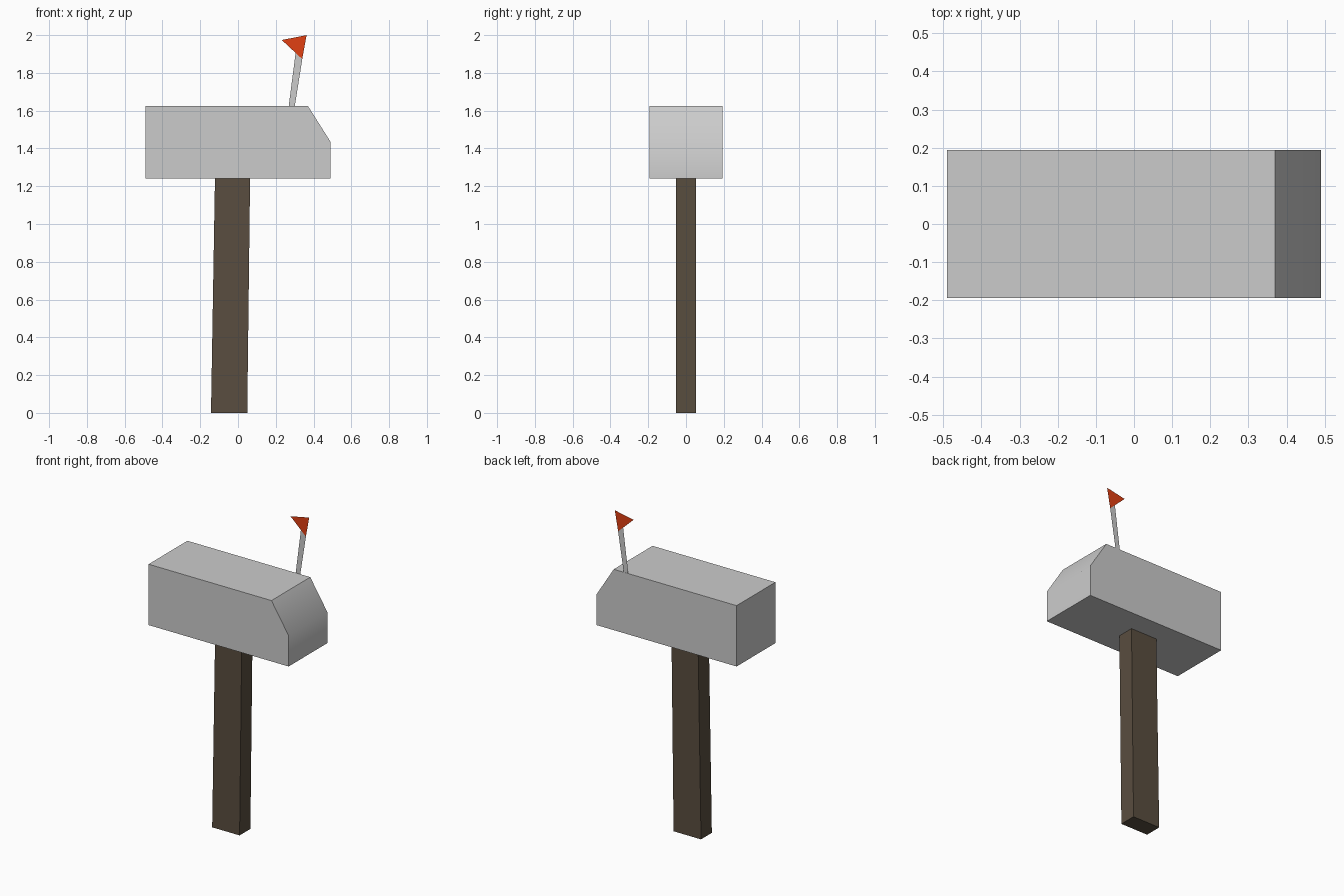
import bpy, bmesh, math

if "Cube" in bpy.data.objects:
    bpy.data.objects.remove(bpy.data.objects["Cube"])


def material(name, rgb):
    m = bpy.data.materials.new(name)
    m.diffuse_color = (*rgb, 1)
    m.use_nodes = True
    m.node_tree.nodes["Principled BSDF"].inputs["Base Color"].default_value = m.diffuse_color
    return m


def panel(name, profile, y, depth=0, shift=0, mat=None):
    """Flat (x, z) profile at y, optionally extruded along +y."""
    bm = bmesh.new()
    face = bm.faces.new([bm.verts.new((x, y, z)) for x, z in profile])
    if depth:
        ext = bmesh.ops.extrude_face_region(bm, geom=[face])
        verts = [g for g in ext["geom"] if isinstance(g, bmesh.types.BMVert)]
        bmesh.ops.translate(bm, verts=verts, vec=(0, depth, 0))
        bmesh.ops.recalc_face_normals(bm, faces=bm.faces[:])
    mesh = bpy.data.meshes.new(name)
    bm.to_mesh(mesh)
    bm.free()
    obj = bpy.data.objects.new(name, mesh)
    bpy.context.collection.objects.link(obj)
    if mat:
        mesh.materials.append(mat)
    return obj


wood = material("wood", (0.1, 0.075, 0.05))
red = material("red", (0.75, 0.05, 0.006))

# Box body with a sloped front end, softly shaded across the slope
body = panel("box_body", [(-0.49, 1.24), (0.49, 1.24), (0.49, 1.435),
                          (0.37, 1.625), (-0.49, 1.625)], -0.194, 0.388)
bpy.context.view_layer.objects.active = body
body.select_set(True)
bpy.ops.object.shade_smooth_by_angle(angle=math.radians(40))

# Slightly leaning post
panel("post", [(-0.143, 0), (0.049, 0), (0.064, 1.24), (-0.122, 1.24)],
      -0.054, 0.108, mat=wood)

# Sheet-thin flag and its arm, standing at the back edge
panel("flag_arm", [(0.268, 1.62), (0.30, 1.62), (0.342, 1.884),
                   (0.34, 1.873), (0.305, 1.906)], 0.193)
panel("flag", [(0.34, 1.873), (0.363, 2.0), (0.232, 1.974)], 0.193, mat=red)
